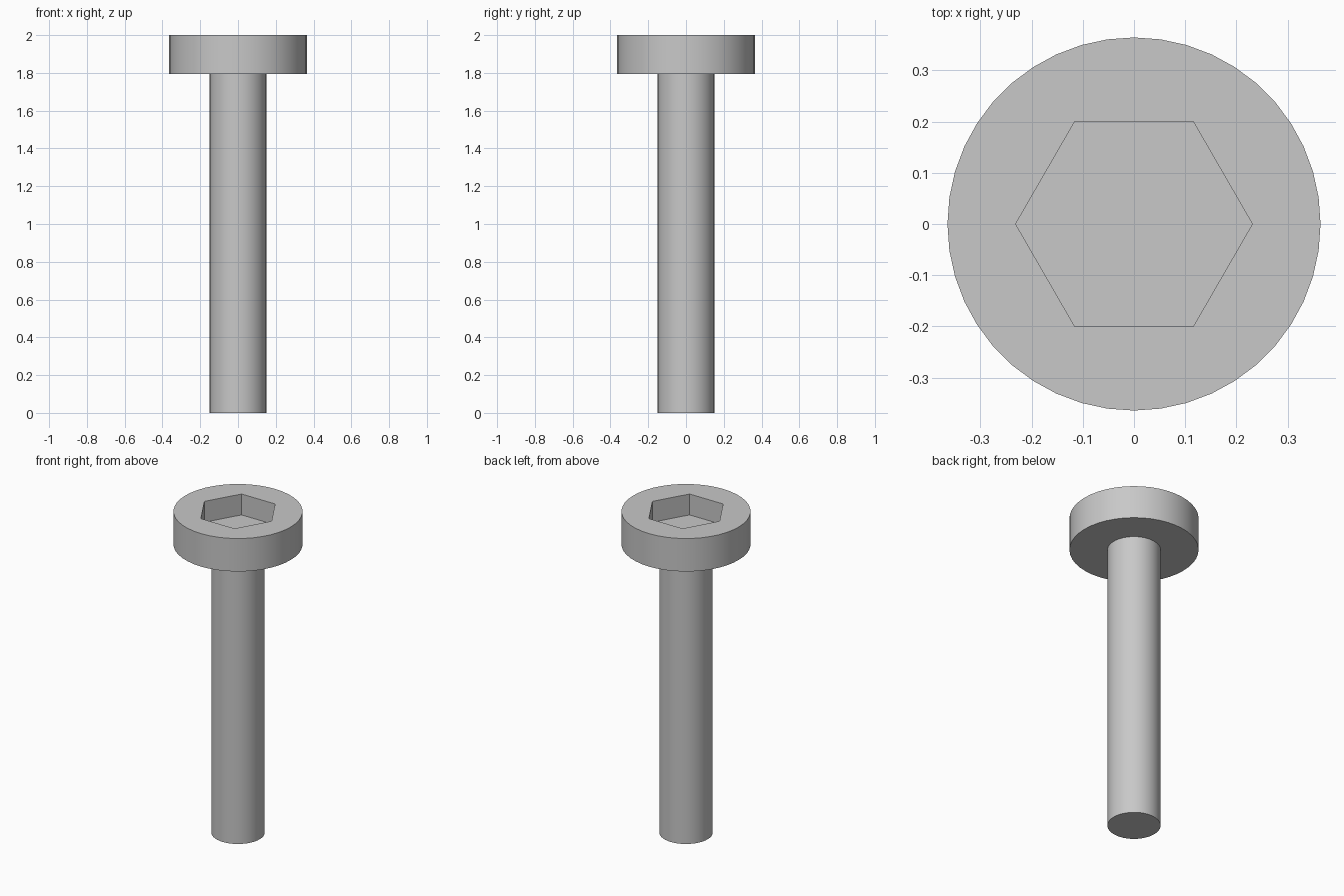
import bpy, bmesh, math

SIDES = 44
SHANK_R, HEAD_R, SOCKET_R = 0.15, 0.364, 0.231
HEAD_Z, TOP_Z, SOCKET_Z = 1.795, 2.0, 1.87

cube = bpy.data.objects.get("Cube")
if cube:
    bpy.data.objects.remove(cube, do_unlink=True)

steel = bpy.data.materials.new("grey steel")
steel.use_nodes = True
grey = (0.58, 0.58, 0.58, 1)
steel.diffuse_color = grey
steel.node_tree.nodes["Principled BSDF"].inputs["Base Color"].default_value = grey


def ring(bm, radius, z, sides=SIDES):
    """Closed loop of vertices and edges around the z axis."""
    verts = []
    for i in range(sides):
        a = math.tau * i / sides
        verts.append(bm.verts.new((radius * math.cos(a), radius * math.sin(a), z)))
    edges = [bm.edges.new((verts[i - 1], verts[i])) for i in range(sides)]
    return verts, edges


def wall(bm, low, high):
    """Quads joining two rings with the same number of sides."""
    a, b = low[0], high[0]
    for i in range(len(a)):
        bm.faces.new((a[i - 1], a[i], b[i], b[i - 1]))


def finish(bm, name):
    bmesh.ops.recalc_face_normals(bm, faces=bm.faces)
    mesh = bpy.data.meshes.new(name)
    bm.to_mesh(mesh)
    bm.free()
    mesh.materials.append(steel)
    obj = bpy.data.objects.new(name, mesh)
    bpy.context.collection.objects.link(obj)
    bpy.ops.object.select_all(action="DESELECT")
    obj.select_set(True)
    bpy.context.view_layer.objects.active = obj
    bpy.ops.object.shade_smooth_by_angle(angle=math.radians(30))


# Plain round shank, open where it meets the head
bm = bmesh.new()
tip = ring(bm, SHANK_R, 0)
bm.faces.new(tip[0])
wall(bm, tip, ring(bm, SHANK_R, HEAD_Z))
finish(bm, "shank")

# Cylindrical head with a hexagonal socket
bm = bmesh.new()
neck = ring(bm, SHANK_R, HEAD_Z)
under = ring(bm, HEAD_R, HEAD_Z)
rim = ring(bm, HEAD_R, TOP_Z)
wall(bm, neck, under)
wall(bm, under, rim)
socket_rim = ring(bm, SOCKET_R, TOP_Z, 6)
socket_floor = ring(bm, SOCKET_R, SOCKET_Z, 6)
bmesh.ops.triangle_fill(bm, edges=rim[1] + socket_rim[1], use_beauty=True)
wall(bm, socket_floor, socket_rim)
bm.faces.new(socket_floor[0])
finish(bm, "head")
